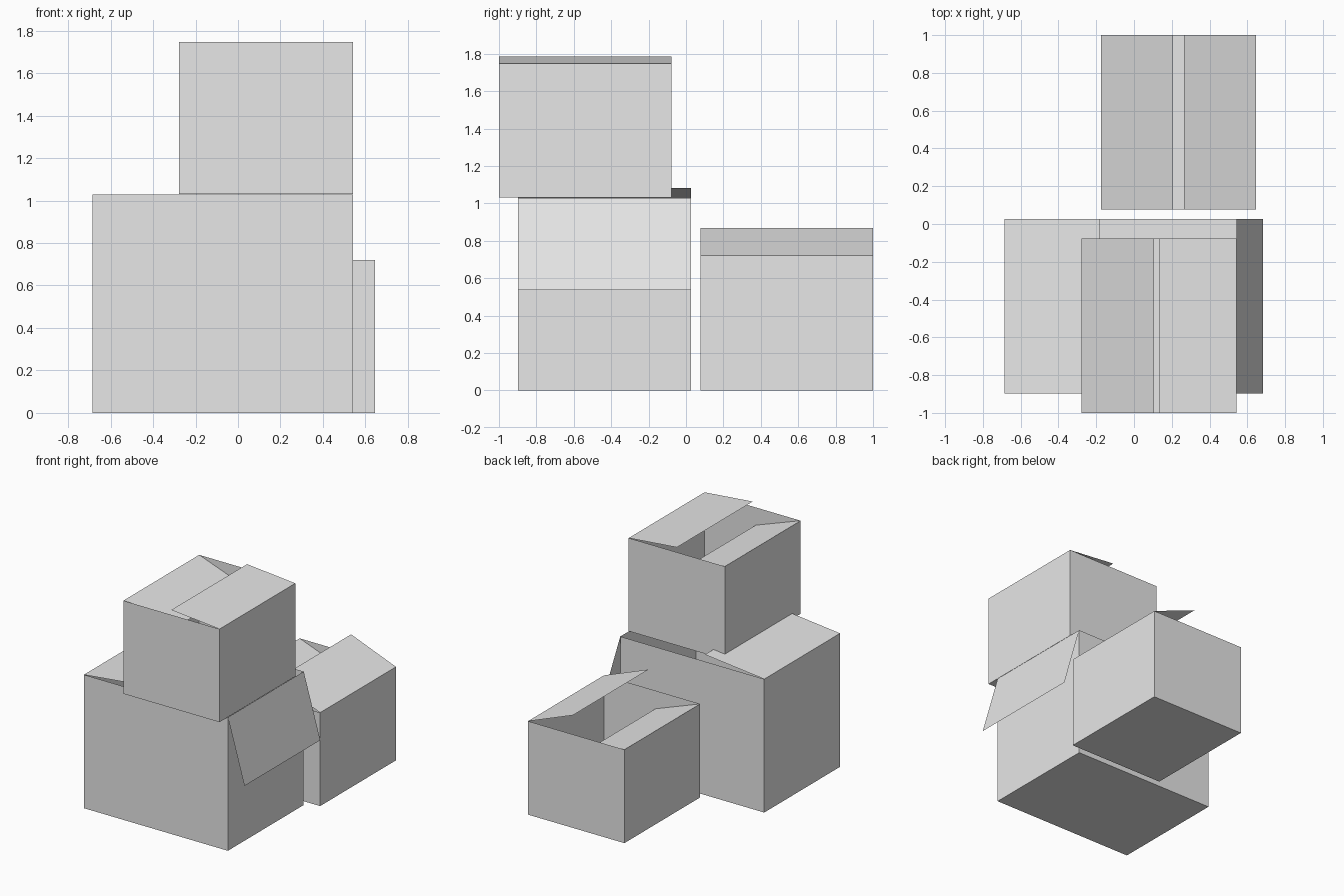
import bpy, bmesh

if "Cube" in bpy.data.objects:
    bpy.data.objects.remove(bpy.data.objects["Cube"])

# Single cardboard colour
card = bpy.data.materials.new("cardboard_grey")
card.diffuse_color = (0.8, 0.8, 0.8, 1)
card.use_nodes = True
card.node_tree.nodes["Principled BSDF"].inputs["Base Color"].default_value = card.diffuse_color


def finish(name, bm):
    mesh = bpy.data.meshes.new(name)
    bm.to_mesh(mesh)
    bm.free()
    mesh.materials.append(card)
    obj = bpy.data.objects.new(name, mesh)
    bpy.context.collection.objects.link(obj)
    return obj


def open_box(name, x0, x1, y0, y1, z0, z1):
    """Thin-walled carton: a cube with its top face removed."""
    bm = bmesh.new()
    bmesh.ops.create_cube(bm, size=1)
    top = [f for f in bm.faces if f.normal.z > 0.9]
    bmesh.ops.delete(bm, geom=top, context='FACES_ONLY')
    for v in bm.verts:
        v.co = (x1 if v.co.x > 0 else x0,
                y1 if v.co.y > 0 else y0,
                z1 if v.co.z > 0 else z0)
    return finish(name, bm)


def flap(name, hinge, free, y0, y1):
    """Sheet between a hinge line and a free edge, both given as (x, z)."""
    bm = bmesh.new()
    (xa, za), (xb, zb) = hinge, free
    pts = [(xa, y0, za), (xb, y0, zb), (xb, y1, zb), (xa, y1, za)]
    bm.faces.new([bm.verts.new(p) for p in pts])
    bm.normal_update()
    if bm.faces[:][0].normal.z < 0:
        bmesh.ops.reverse_faces(bm, faces=bm.faces[:])
    return finish(name, bm)


# name, x range, y range, z range, free edge of left flap, free edge of right flap
cartons = [
    ("large_box", (-0.685, 0.542), (-0.897, 0.026), (0.0, 1.028),
     (-0.18, 1.082), (0.683, 0.537)),
    ("upper_box", (-0.277, 0.542), (-1.0, -0.077), (1.03, 1.747),
     (0.106, 1.61), (0.132, 1.785)),
    ("rear_box", (-0.175, 0.646), (0.077, 1.0), (0.0, 0.72),
     (0.207, 0.58), (0.264, 0.868)),
]

for name, (x0, x1), (y0, y1), (z0, z1), left, right in cartons:
    open_box(name, x0, x1, y0, y1, z0, z1)
    flap(name + "_left_flap", (x0, z1), left, y0, y1)
    flap(name + "_right_flap", (x1, z1), right, y0, y1)
